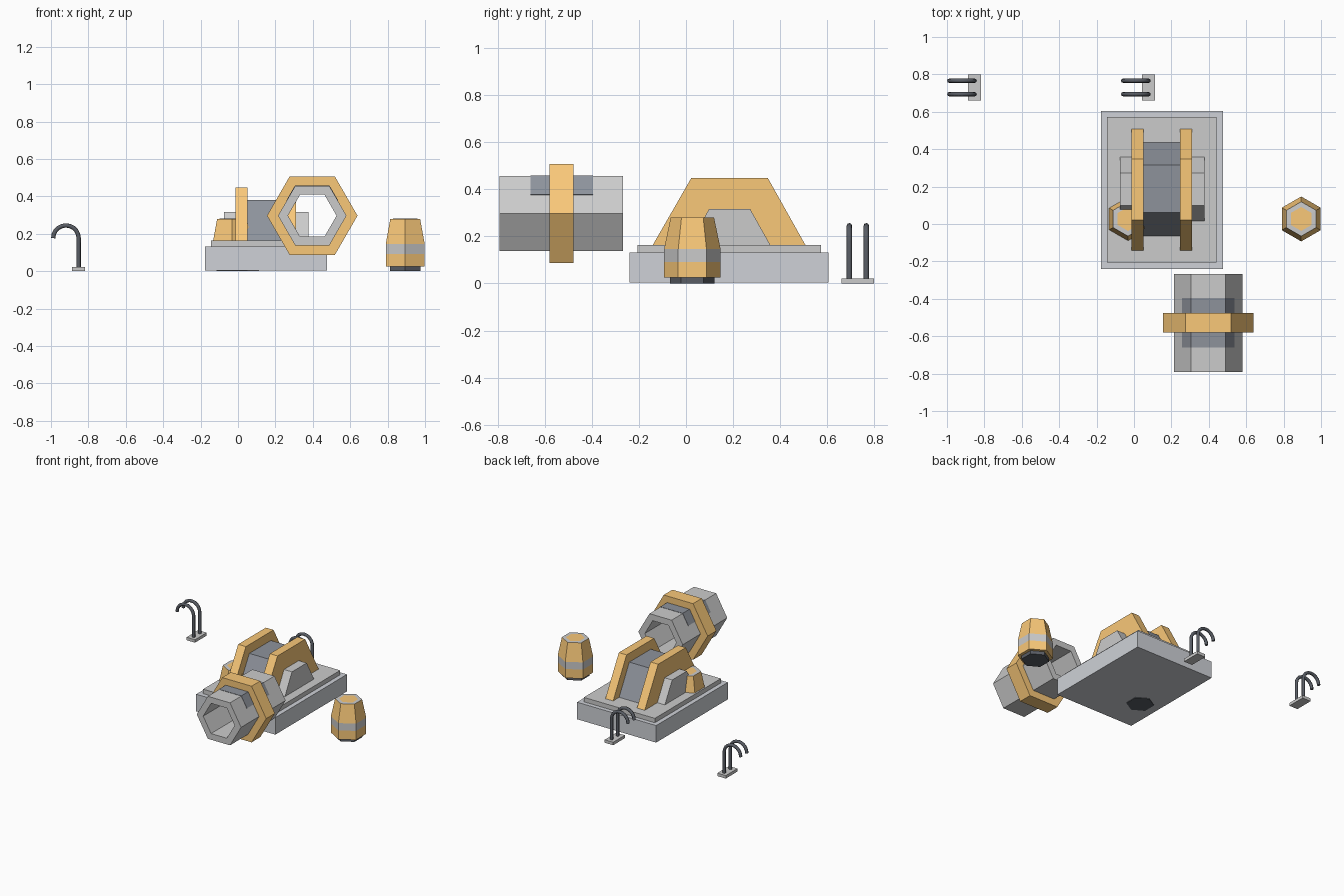
import bpy
from math import sin, cos, pi

if "Cube" in bpy.data.objects:
    bpy.data.objects.remove(bpy.data.objects["Cube"])


def material(name, r, g, b):
    m = bpy.data.materials.new(name)
    m.diffuse_color = (r, g, b, 1)
    m.use_nodes = True
    m.node_tree.nodes["Principled BSDF"].inputs["Base Color"].default_value = m.diffuse_color
    return m


GOLD = material("gold", 0.95, 0.58, 0.19)
LIGHT = material("light_grey", 0.8, 0.8, 0.8)
MID = material("mid_grey", 0.62, 0.64, 0.68)
STEEL = material("steel_grey", 0.27, 0.29, 0.33)
DARK = material("dark_grey", 0.1, 0.11, 0.13)


def mesh(name, verts, faces, mats, face_mats=None):
    me = bpy.data.meshes.new(name)
    me.from_pydata(verts, [], faces)
    for m in mats:
        me.materials.append(m)
    if face_mats:
        me.polygons.foreach_set("material_index", face_mats)
    ob = bpy.data.objects.new(name, me)
    bpy.context.collection.objects.link(ob)
    return ob


def box(name, x0, x1, y0, y1, z0, z1, mat):
    return trapezoid(name, x0, x1, (y0, y1), (y0, y1), z0, z1, mat)


def trapezoid(name, x0, x1, bottom, top, z0, z1, mat):
    prof = [(bottom[0], z0), (bottom[1], z0), (top[1], z1), (top[0], z1)]
    verts = [(x, y, z) for x in (x0, x1) for y, z in prof]
    faces = [(3, 2, 1, 0), (4, 5, 6, 7)]
    faces += [(i, (i + 1) % 4, (i + 1) % 4 + 4, i + 4) for i in range(4)]
    return mesh(name, verts, faces, [mat])


def band(name, outer, inner, y0, y1, mat, closed=True):
    """Extrude the strip between two matching x-z outlines along y."""
    n = len(outer)
    verts = [(x, y, z) for y in (y0, y1) for loop in (outer, inner) for x, z in loop]
    faces = []
    for i in range(n if closed else n - 1):
        j = (i + 1) % n
        faces += [(i, j, n + j, n + i), (2*n + j, 2*n + i, 3*n + i, 3*n + j),
                  (j, i, 2*n + i, 2*n + j), (n + i, n + j, 3*n + j, 3*n + i)]
    if not closed:
        faces += [(0, n, 3*n, 2*n), (2*n - 1, n - 1, 3*n - 1, 4*n - 1)]
    return mesh(name, verts, faces, [mat])


def lathe(name, rings, mats, cx, cy, n=6):
    """rings: (radius, z, material index of the strip above)."""
    verts = [(cx + r * cos(pi/2 + 2*pi*k/n), cy + r * sin(pi/2 + 2*pi*k/n), z)
             for r, z, _ in rings for k in range(n)]
    faces, idx = [tuple(reversed(range(n)))], [rings[0][2]]
    for a in range(len(rings) - 1):
        for k in range(n):
            j = (k + 1) % n
            faces.append((a*n + k, a*n + j, (a+1)*n + j, (a+1)*n + k))
            idx.append(rings[a][2])
    faces.append(tuple((len(rings) - 1)*n + k for k in range(n)))
    idx.append(rings[-1][2])
    return mesh(name, verts, faces, mats, idx)


# stepped base
box("base", -0.177, 0.476, -0.24, 0.605, 0.004, 0.131, MID)
box("base_top", -0.144, 0.442, -0.205, 0.573, 0.131, 0.164, LIGHT)

# cradle: two gold cheeks, centre block and cross block
for side, x in (("left", -0.014), ("right", 0.247)):
    trapezoid("cheek_" + side, x, x + 0.064, (-0.143, 0.509), (0.022, 0.348), 0.16, 0.447, GOLD)
trapezoid("centre_block", 0.045, 0.252, (-0.066, 0.438), (0.062, 0.316), 0.16, 0.381, STEEL)
trapezoid("cross_block", -0.076, 0.377, (0.013, 0.36), (0.098, 0.272), 0.16, 0.317, LIGHT)

# hexagonal tube with gold collar
TX, TZ = 0.397, 0.297


def hexagon(r):
    return [(TX + r * cos(k*pi/3), TZ + r * sin(k*pi/3)) for k in range(6)]


band("tube", hexagon(0.183), hexagon(0.13), -0.792, -0.267, LIGHT)
band("tube_collar", hexagon(0.242), hexagon(0.175), -0.58, -0.477, GOLD)


# dark saddle over the upper faces of the tube
def saddle(r):
    h = hexagon(r)
    mid = lambda a, b: ((a[0] + b[0]) / 2, (a[1] + b[1]) / 2)
    return [mid(h[0], h[1]), h[1], h[2], mid(h[2], h[3])]


band("tube_saddle", saddle(0.1855), saddle(0.175), -0.66, -0.396, STEEL, closed=False)

# kegs: one free standing, one set into the base
for name, x in (("keg_free", 0.894), ("keg_in_base", -0.032)):
    lathe(name, [(0.095, 0, 0), (0.095, 0.025, 1), (0.12, 0.025, 1), (0.12, 0.092, 2),
                 (0.12, 0.146, 1), (0.092, 0.28, 2), (0.064, 0.281, 1)],
          [DARK, GOLD, LIGHT], x, 0.027)

# hook pairs: foot plate with two bent rods
for name, dx in (("left", 0.0), ("middle", 0.93)):
    box("hook_plate_" + name, -0.888 + dx, -0.818 + dx, 0.661, 0.799, 0, 0.022, LIGHT)
    cu = bpy.data.curves.new("hook_rods_" + name, "CURVE")
    cu.dimensions = "3D"
    cu.bevel_depth, cu.bevel_resolution, cu.use_fill_caps = 0.0115, 2, True
    for y in (0.694, 0.766):
        path = [(-0.852 + dx, y, 0.015)]
        path += [(-0.92 + dx + 0.068 * cos(a*pi/10), y, 0.177 + 0.068 * sin(a*pi/10)) for a in range(11)]
        sp = cu.splines.new("POLY")
        sp.points.add(len(path) - 1)
        for p, co in zip(sp.points, path):
            p.co = (*co, 1)
    cu.materials.append(DARK)
    ob = bpy.data.objects.new("hook_rods_" + name, cu)
    bpy.context.collection.objects.link(ob)
